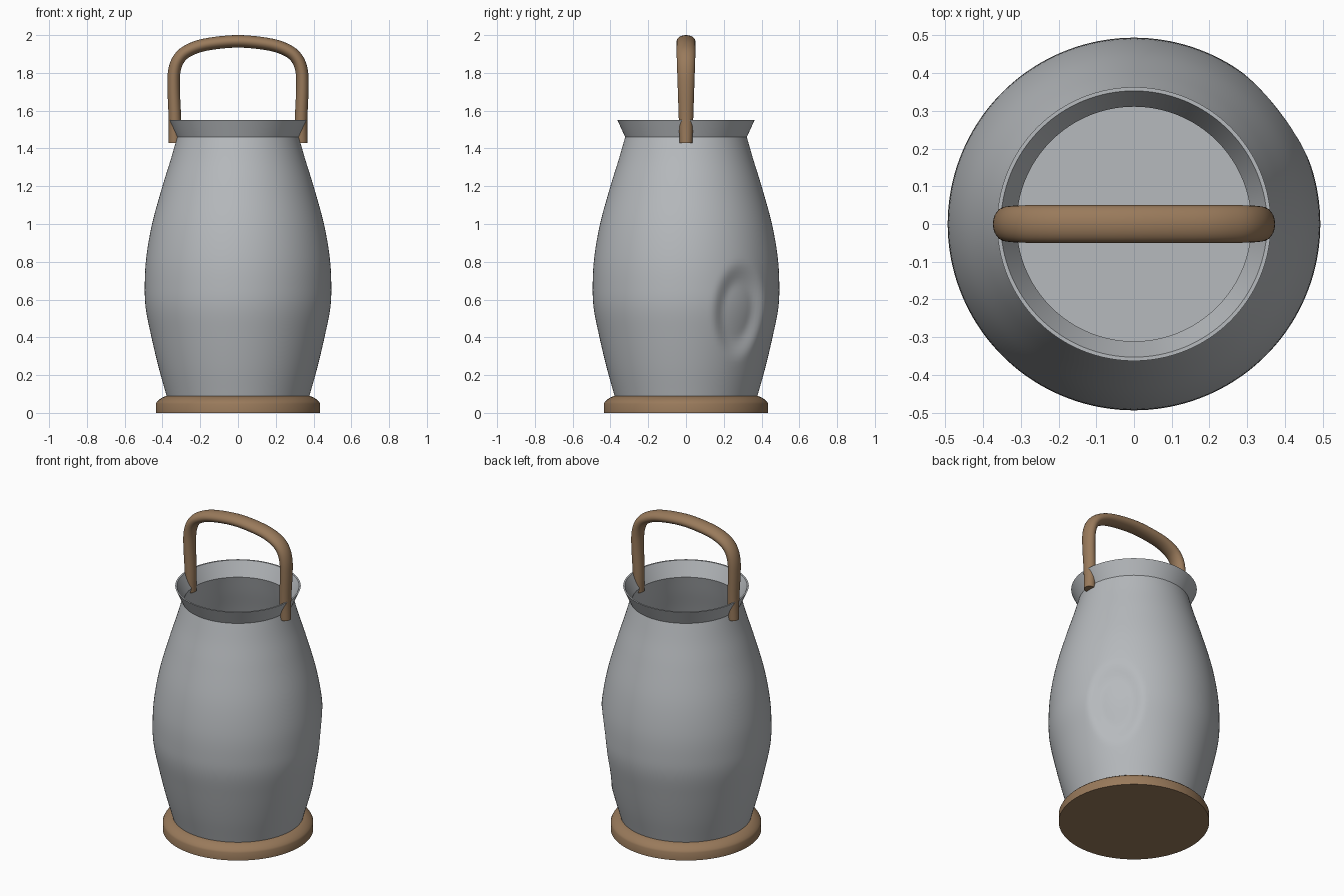
import bpy, bmesh, math
from mathutils import Vector

cube = bpy.data.objects.get("Cube")
if cube:
    bpy.data.objects.remove(cube)


def material(name, rgb):
    m = bpy.data.materials.new(name)
    m.use_nodes = True
    m.diffuse_color = (*rgb, 1)
    m.node_tree.nodes["Principled BSDF"].inputs["Base Color"].default_value = (*rgb, 1)
    return m


metal = material("grey metal", (0.47, 0.49, 0.51))
wood = material("brown wood", (0.32, 0.195, 0.105))


def smooth_path(points, steps):
    """Catmull-Rom curve through 2D points."""
    p = [Vector(q) for q in points]
    p = [2 * p[0] - p[1]] + p + [2 * p[-1] - p[-2]]
    out = []
    for a, b, c, d in zip(p, p[1:], p[2:], p[3:]):
        for i in range(steps):
            t = i / steps
            out.append(0.5 * (2 * b + (c - a) * t + (2 * a - 5 * b + 4 * c - d) * t**2
                              + (3 * b - a - 3 * c + d) * t**3))
    return out + [p[-2]]


def skin(name, rings, mat, angle):
    """Bridge a list of equal rings and cap both ends."""
    bm = bmesh.new()
    loops = [[bm.verts.new(v) for v in ring] for ring in rings]
    n = len(loops[0])
    for lo, hi in zip(loops, loops[1:]):
        for i in range(n):
            j = (i + 1) % n
            bm.faces.new((lo[i], lo[j], hi[j], hi[i]))
    bm.faces.new(loops[0][::-1])
    bm.faces.new(loops[-1])
    bmesh.ops.recalc_face_normals(bm, faces=bm.faces)
    mesh = bpy.data.meshes.new(name)
    bm.to_mesh(mesh)
    bm.free()
    mesh.materials.append(mat)
    obj = bpy.data.objects.new(name, mesh)
    bpy.context.collection.objects.link(obj)
    bpy.ops.object.select_all(action="DESELECT")
    obj.select_set(True)
    bpy.context.view_layer.objects.active = obj
    bpy.ops.object.shade_smooth_by_angle(angle=math.radians(angle))
    return obj


def lathe(name, profile, mat, segments, angle=30, shape=lambda r, a, z: r):
    rings = []
    for r, z in profile:
        ring = []
        for i in range(segments):
            a = math.tau * i / segments
            s = shape(r, a, z)
            ring.append((s * math.cos(a), s * math.sin(a), z))
        rings.append(ring)
    return skin(name, rings, mat, angle)


def dented(r, a, z):
    """Push in a shallow oval dent on the back left of the belly."""
    d = math.hypot((a - math.radians(37)) / math.radians(21), (z - 0.54) / 0.27)
    t = min(max((1 - d) / 0.5, 0), 1)
    return r - 0.03 * t * t * (3 - 2 * t)


# Wooden foot with a rounded upper edge
lathe("base", [(0.435, 0), (0.435, 0.048), (0.43, 0.058), (0.418, 0.07),
               (0.4, 0.082), (0.378, 0.09)], wood, 96)

# Hollow vessel: outer wall, flared rim, inner wall and floor
wall = smooth_path([(0.378, 0.09), (0.42, 0.24), (0.458, 0.4), (0.488, 0.55), (0.494, 0.67),
                    (0.486, 0.82), (0.455, 1.0), (0.4, 1.2), (0.355, 1.345), (0.322, 1.46)], 6)
inner = [(r - 0.011, max(z, 0.1)) for r, z in reversed(wall)]
rim = [(0.363, 1.55), (0.353, 1.55)]
lathe("vessel", wall + rim + inner, metal, 160, 28, dented)

# Arched handle: oval section, widest in the middle of the arch
half = [(0.335, 1.43), (0.334, 1.55), (0.341, 1.72), (0.337, 1.81),
        (0.314, 1.873), (0.265, 1.917), (0.17, 1.95), (0, 1.967)]
path = smooth_path(half + [(-x, z) for x, z in half[-2::-1]], 6)
rings = []
for k, p in enumerate(path):
    tangent = (path[min(k + 1, len(path) - 1)] - path[max(k - 1, 0)]).normalized()
    if k in (0, len(path) - 1):
        tangent = Vector((0, 1 if k == 0 else -1))
    side = Vector((tangent.y, -tangent.x)) * 0.033
    wide = 0.034 + 0.016 * min((p.y - 1.43) / 0.48, 1)
    ring = []
    for i in range(24):
        a = math.tau * i / 24
        q = p + side * math.cos(a)
        ring.append((q.x, wide * math.sin(a), q.y))
    rings.append(ring)
skin("handle", rings, wood, 40)
